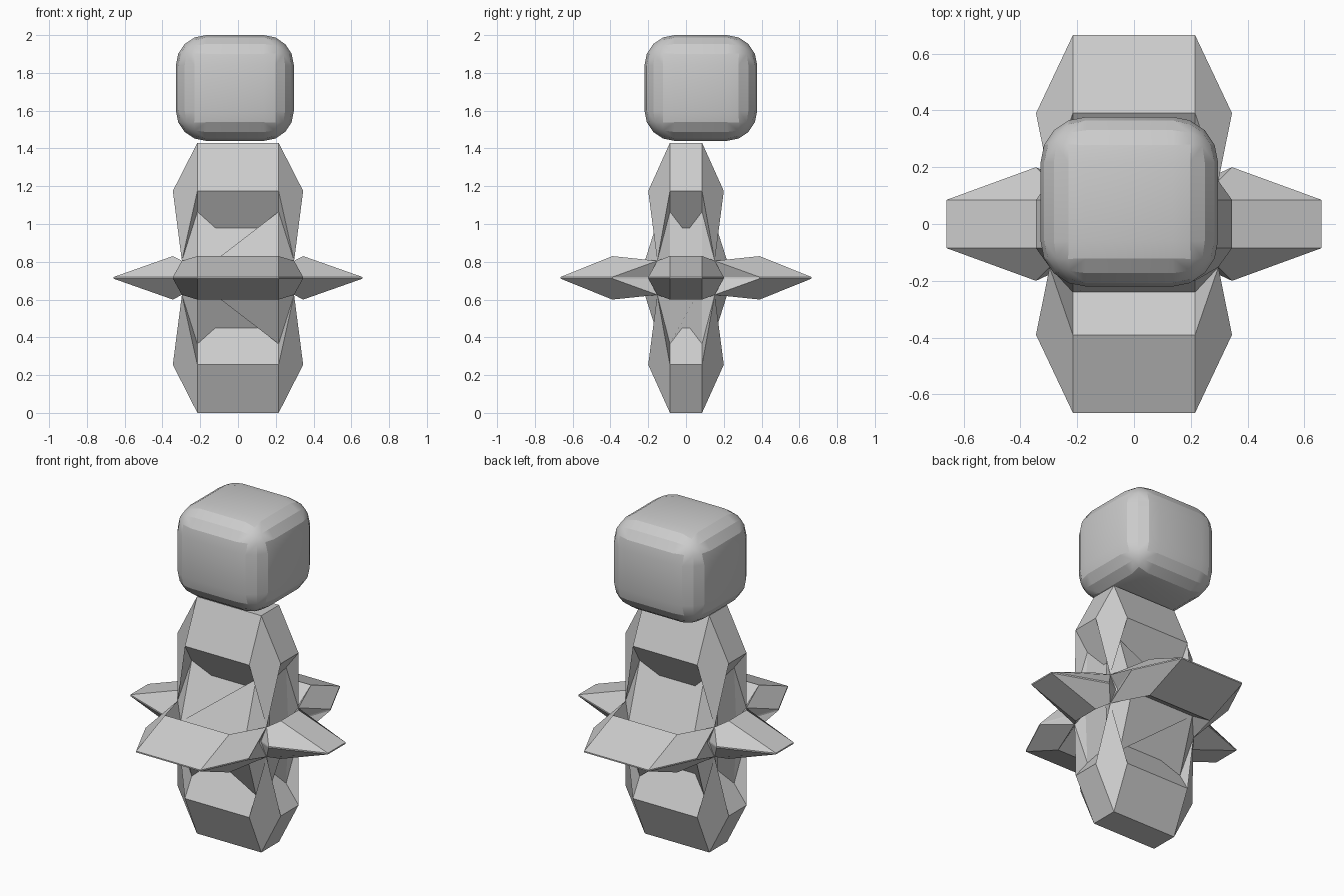
import bpy, bmesh, math
from itertools import product
from mathutils import Vector

if "Cube" in bpy.data.objects:
    bpy.data.objects.remove(bpy.data.objects["Cube"])

# Star body: six flared arms around a core, measured per axis (x, y, z)
TIP = (0.66, 0.665, 0.715)      # reach of each arm
RIDGE = (0.345, 0.39, 0.46)     # where each arm is widest
INNER = (0.215, 0.085, 0.004)   # half size of the arm tips
OUTER = (0.345, 0.20, 0.115)    # half size at the ridge
CORE = (0.297, 0.152, 0.09)     # shared corners between arms
# Foot of the ledge under arm a, on the side facing axis d
FOOT = {
    (2, 1): (0, 0.135, 0.35), (1, 2): (0, 0.24, 0.02),
    (2, 0): (0.262, 0, 0.35), (0, 2): (0.275, 0, 0.04),
    (0, 1): (0.27, 0.165, 0), (1, 0): (0.265, 0.175, 0),
}
# Deeper middle of the ledges under the upright arms
DEEP = {1: (0.12, 0.084, 0.265), 0: (0.20, 0.02, 0.265)}
CENTRE = Vector((0, 0, 0.715))

bm = bmesh.new()


def face(*points):
    bm.faces.new([bm.verts.new(Vector(p) + CENTRE) for p in points])


def point(signs, sizes):
    return tuple(s * v for s, v in zip(signs, sizes))


def tip(s, a):
    v = list(INNER)
    v[a] = TIP[a]
    return point(s, v)


def ridge(s, a, b):
    v = list(INNER)
    v[a], v[b] = RIDGE[a], OUTER[b]
    return point(s, v)


def foot(s, a, d):
    v = list(FOOT[a, d])
    e = 3 - a - d
    v[e] = INNER[e]
    return point(s, v)


def flip(s, c):
    t = list(s)
    t[c] = -t[c]
    return t


def foot_row(s, f, a, d):
    deep = [point(s, DEEP[d]), point(f, DEEP[d])] if a == 2 else []
    return [foot(s, a, d), *deep, foot(f, a, d)]


for s in product((-1, 1), repeat=3):
    core = point(s, CORE)
    for a in range(3):
        b, c = (a + 1) % 3, (a + 2) % 3
        # corner facet of the arm
        face(tip(s, a), ridge(s, a, b), core, ridge(s, a, c))
        for d, e in ((b, c), (c, b)):
            # side wall of the notch towards axis d
            face(ridge(s, a, d), core, foot(s, a, d))
            if s[e] > 0:
                # sloping arm side and the ledge beneath it
                f = flip(s, e)
                face(tip(s, a), ridge(s, a, d), ridge(f, a, d), tip(f, a))
                face(ridge(s, a, d), *foot_row(s, f, a, d), ridge(f, a, d))
        # core surface between the ledges of two neighbouring arms
        face(core, foot(s, a, b), foot(s, b, a))
        if s[c] > 0:
            f = flip(s, c)
            face(*foot_row(s, f, a, b), *reversed(foot_row(s, f, b, a)))
        # flat arm end
        if s[b] > 0 and s[c] > 0:
            face(tip(s, a), tip(flip(s, b), a),
                 tip(flip(flip(s, b), c), a), tip(flip(s, c), a))

bmesh.ops.remove_doubles(bm, verts=bm.verts, dist=0.0005)
bmesh.ops.recalc_face_normals(bm, faces=bm.faces)
mesh = bpy.data.meshes.new("star_body")
bm.to_mesh(mesh)
bm.free()
bpy.context.collection.objects.link(bpy.data.objects.new("star_body", mesh))

# Rounded block floating just above the top arm
bpy.ops.mesh.primitive_cube_add(size=1, location=(-0.0165, 0.0785, 1.72))
block = bpy.context.object
block.name = "rounded_block"
block.scale = (0.625, 0.597, 0.56)
bpy.ops.object.transform_apply(location=False, rotation=False, scale=True)
bevel = block.modifiers.new("rounding", 'BEVEL')
bevel.width = 0.16
bevel.segments = 4
bpy.ops.object.modifier_apply(modifier="rounding")
bpy.ops.object.shade_smooth_by_angle(angle=math.radians(20))
